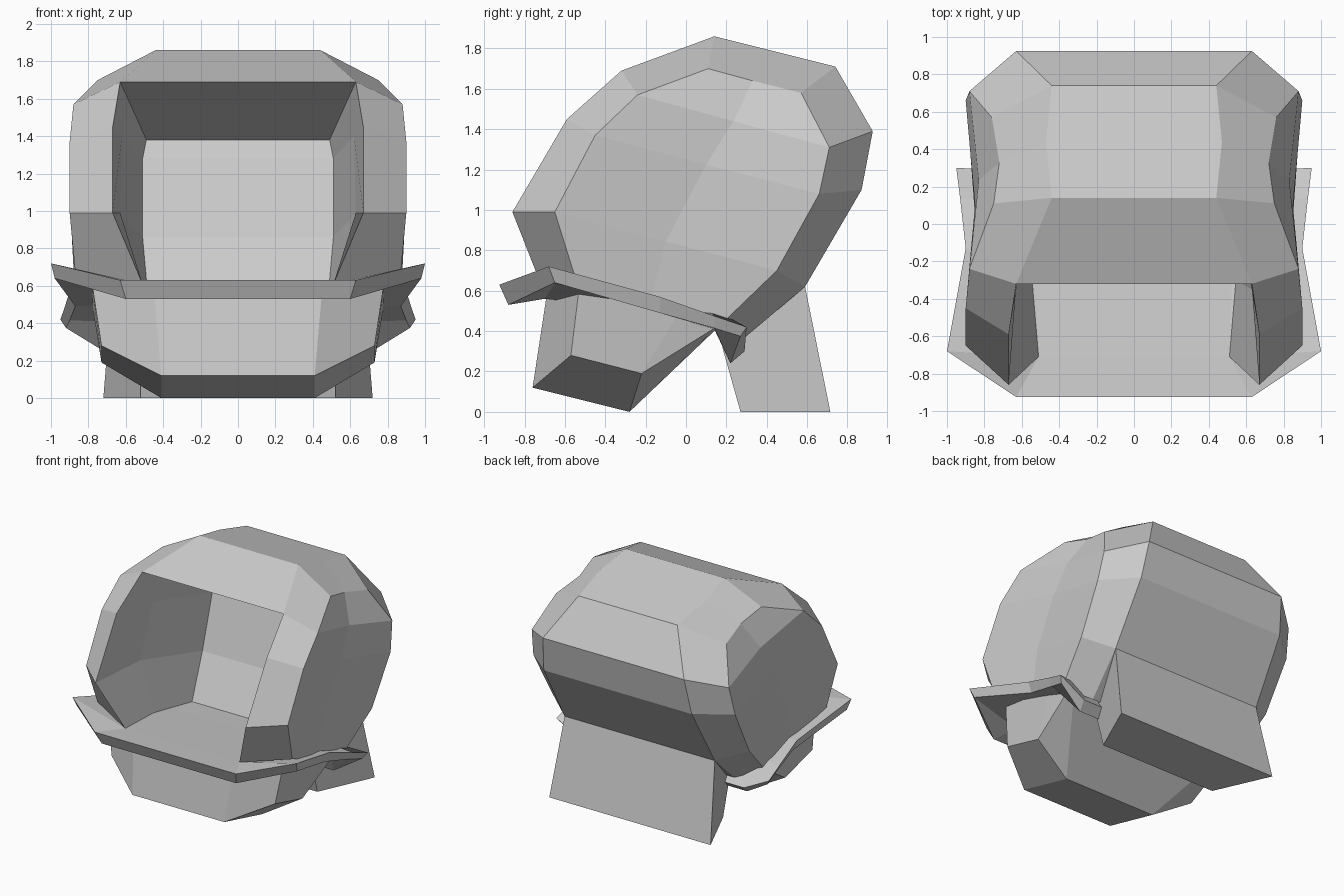
import bpy, bmesh

if "Cube" in bpy.data.objects:
    bpy.data.objects.remove(bpy.data.objects["Cube"])


def half_mesh(name, grids):
    """Loft each grid (list of equal-length point rows) on the +x half, then mirror."""
    bm = bmesh.new()
    verts = {}

    def vert(p):
        key = tuple(round(c, 3) for c in p)
        if key not in verts:
            verts[key] = bm.verts.new(key)
        return verts[key]

    for rows in grids:
        for a, b in zip(rows, rows[1:]):
            for i in range(len(a) - 1):
                quad = [vert(p) for p in (a[i], a[i + 1], b[i + 1], b[i])]
                quad = list(dict.fromkeys(quad))
                if len(quad) > 2:
                    bm.faces.new(quad)
    bmesh.ops.recalc_face_normals(bm, faces=bm.faces[:])
    me = bpy.data.meshes.new(name)
    bm.to_mesh(me)
    bm.free()
    ob = bpy.data.objects.new(name, me)
    bpy.context.collection.objects.link(ob)
    mod = ob.modifiers.new("Mirror", 'MIRROR')
    mod.use_clip = True
    return ob


def centre(row):
    return [(0, y, z) for x, y, z in row]


# Shell: inner ridge line and outer side line, from front bottom over the top to back bottom
ridge = [(.51, -.71, .61), (.67, -.86, .99), (.67, -.59, 1.45), (.63, -.32, 1.69),
         (.44, .14, 1.86), (.47, .44, 1.785), (.44, .74, 1.71), (.63, .925, 1.39),
         (.66, .87, 1.10), (.67, .59, .62), (.62, .27, .35)]
side = [(.87, -.55, .67), (.90, -.65, .99), (.90, -.45, 1.37), (.88, -.24, 1.57),
        (.75, .11, 1.70), (.72, .33, 1.64), (.76, .57, 1.58), (.88, .71, 1.31),
        (.90, .66, 1.08), (.88, .45, .70), (.82, .16, .42)]
waist = [(.83, .235, 1.44), (.85, .10, 1.225), (.84, -.10, .845), (.82, -.18, .53)]
cheek = [side[4:7]] + [[side[3 - i], waist[i], side[7 + i]] for i in range(4)]
# Face opening: walls run from the ridge through a middle row to the back of the cavity
wall = [(.545, -.30, .57), (.63, -.35, .99), (.62, -.19, 1.40), (.575, -.02, 1.57)]
cavity = [(.48, .10, .525), (.51, .275, .86), (.51, .40, 1.28), (.49, .44, 1.38)]
half_mesh("helmet_shell", [
    [ridge, side],
    cheek,
    [centre(ridge[3:]), ridge[3:]],
    [ridge[:4], wall, cavity, centre(cavity)],
    [[cavity[3], wall[3], ridge[3]], centre([cavity[3], wall[3], ridge[3]])],
])

# Brim plate between shell and jaw
outer_top = [(.63, -.925, .63), (1.0, -.68, .72), (.90, -.13, .57), (.93, .14, .475), (.95, .30, .42)]
outer_low = [(.60, -.88, .53), (.98, -.65, .64), (.87, -.13, .49), (.90, .14, .415), (.92, .27, .375)]
inner_top = [outer_top[0], (.51, -.71, .61), (.53, -.13, .547), (.52, .11, .523), (.72, .29, .30)]
inner_low = [outer_low[0], (.54, -.70, .56), (.65, -.13, .50), (.72, .14, .41), (.70, .22, .24)]
loop = [centre(inner_top), inner_top, outer_top, outer_low, inner_low, centre(inner_low)]
half_mesh("brim", [
    loop,
    [[centre(inner_top)[0], inner_top[0]], [centre(inner_low)[0], inner_low[0]]],
    [[r[-1] for r in loop[:3]], [r[-1] for r in loop[:2:-1]]],
])

# Jaw guard
jaw_front = [(.45, -.69, .58), (.41, -.76, .12), (.41, -.28, 0), (.70, .15, .41)]
jaw_side = [(.78, -.53, .61), (.73, -.57, .28), (.73, -.22, .19), (.76, .15, .42)]
half_mesh("jaw_guard", [
    [centre(jaw_front), jaw_front, jaw_side],
    [jaw_side[:2], [(.78, -.03, .50), jaw_side[2]], [jaw_side[3], jaw_side[3]]],
])

# Neck guard block
neck_low = [(.52, .27, 0), (.72, .715, 0)]
neck_top = [(.52, .18, .32), (.67, .59, .62)]
half_mesh("neck_guard", [
    [centre(neck_low), neck_low, neck_top, centre(neck_top)],
    [[centre(neck_low)[0], neck_low[0]], [centre(neck_top)[0], neck_top[0]]],
    [[centre(neck_low)[1], neck_low[1]], [centre(neck_top)[1], neck_top[1]]],
])
